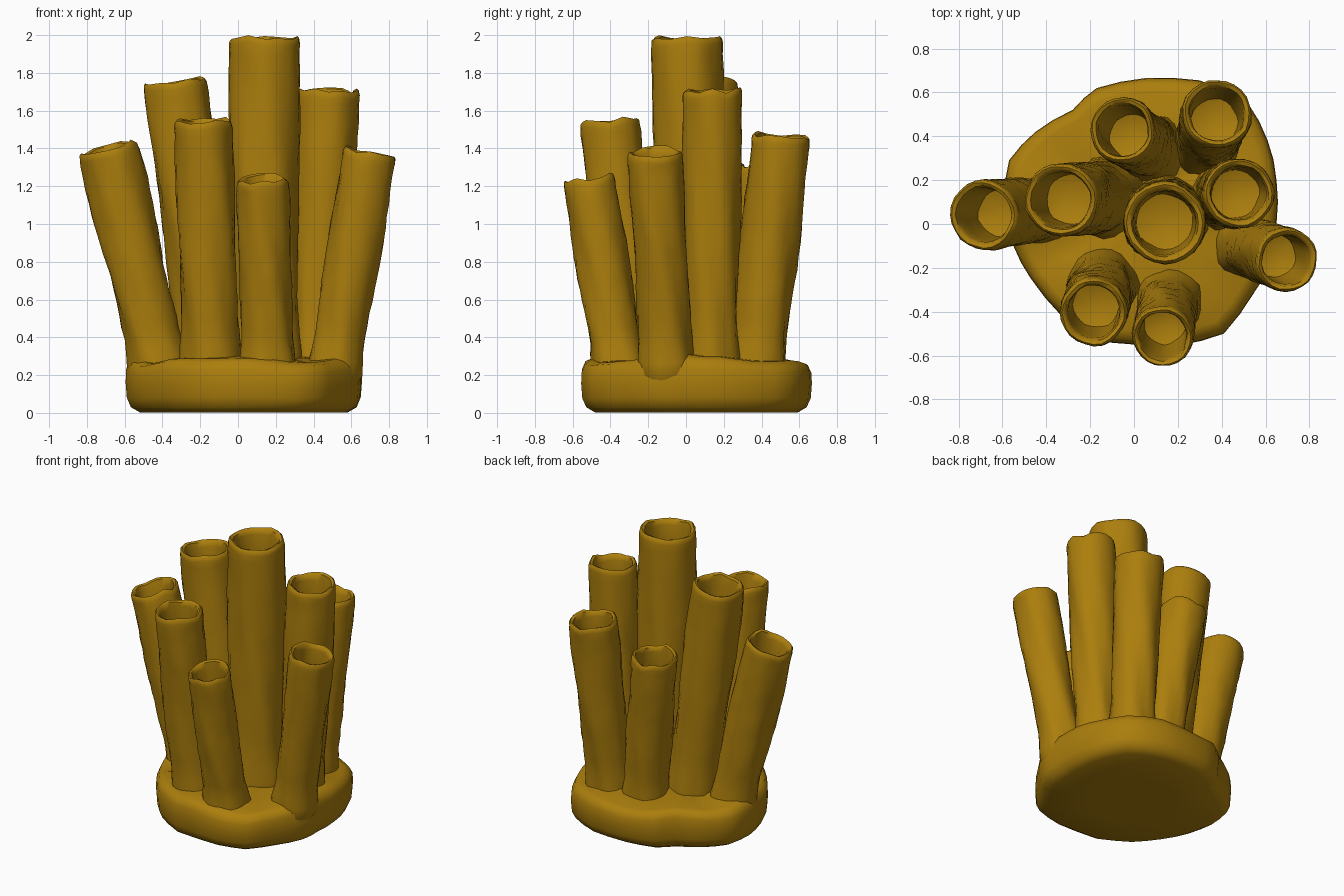
import bpy, bmesh, math, random
from mathutils import Vector

if "Cube" in bpy.data.objects:
    bpy.data.objects.remove(bpy.data.objects["Cube"])

random.seed(4)
mat = bpy.data.materials.new("golden sponge")
mat.diffuse_color = (0.41, 0.21, 0.004, 1)
mat.use_nodes = True
mat.node_tree.nodes["Principled BSDF"].inputs["Base Color"].default_value = mat.diffuse_color


def finish(name, bm):
    bmesh.ops.recalc_face_normals(bm, faces=bm.faces)
    me = bpy.data.meshes.new(name)
    bm.to_mesh(me)
    bm.free()
    me.materials.append(mat)
    ob = bpy.data.objects.new(name, me)
    bpy.context.collection.objects.link(ob)
    bpy.ops.object.select_all(action='DESELECT')
    ob.select_set(True)
    bpy.context.view_layer.objects.active = ob
    bpy.ops.object.shade_smooth_by_angle(angle=math.radians(50))
    return ob


def skin(bm, rings):
    # join successive rings, cap both ends
    vs = [[bm.verts.new(p) for p in r] for r in rings]
    n = len(vs[0])
    for a, b in zip(vs, vs[1:]):
        for i in range(n):
            j = (i + 1) % n
            bm.faces.new((a[i], a[j], b[j], b[i]))
    bm.faces.new(vs[0][::-1])
    bm.faces.new(vs[-1])


def tube(name, foot, top, r0, r1):
    n, m = 24, 18
    p0, p1 = Vector((*foot, 0.22)), Vector(top)
    ax = (p1 - p0).normalized()
    u = Vector((0, 1, 0)).cross(ax).normalized()
    v = ax.cross(u)
    length = (p1 - p0).length
    ph = [random.uniform(0, 6.28) for _ in range(4)]
    jag = [random.uniform(-0.02, 0.012) for _ in range(n // 2)]

    def ring(d, r, ridge=1.0, jagged=0.0):
        t = d / length
        c = p0 + ax * d
        pts = []
        for i in range(n):
            a = 2 * math.pi * i / n
            fade = 1 - 0.6 * max(0, t) ** 3
            k = 1 + ridge * (fade * (0.03 * math.sin(6 * a + 9 * t + ph[1])
                                     + 0.03 * math.sin(4 * a + 6 * t + ph[2]))
                             + 0.018 * math.sin(2 * a + 9 * t + ph[3])
                             + random.uniform(-0.02, 0.02))
            h = jagged * (jag[i // 2] + jag[((i + 1) // 2) % (n // 2)]) / 2
            pts.append(c + (u * math.cos(a) + v * math.sin(a)) * r * k + ax * h)
        return pts

    # root sunk into the base, then the shaft with a small flare
    rings = [ring(-0.12, r0 * 0.7)]
    for i in range(m):
        t = i / m
        flare = 0.022 * max(0, 1 - t * 6)
        rings.append(ring(t * length, r0 + (r1 - r0) * min(1, t * 1.3) + flare))
    # ragged rounded rim
    rings += [ring(length - 0.035, r1, 0.7, 1), ring(length - 0.01, r1 * 0.98, 0.7, 1),
              ring(length, r1 * 0.92, 0.7, 1), ring(length - 0.008, r1 * 0.82, 0.7, 1)]
    # hollow mouth
    for d, k in ((0.05, 0.77), (0.15, 0.75), (0.27, 0.72), (0.38, 0.68), (0.4, 0.35)):
        rings.append(ring(length - d, r1 * k, 0.7))
    bm = bmesh.new()
    skin(bm, rings)
    finish(name, bm)


tubes = [  # foot xy, top xyz, foot radius, top radius
    ((-0.41, 0.07), (-0.69, 0.04, 1.41), 0.14, 0.16),
    ((-0.13, 0.12), (-0.335, 0.11, 1.76), 0.165, 0.168),
    ((0.14, 0.03), (0.14, 0.005, 1.995), 0.175, 0.187),
    ((0.41, 0.13), (0.48, 0.14, 1.715), 0.135, 0.16),
    ((0.51, -0.10), (0.70, -0.165, 1.39), 0.13, 0.145),
    ((-0.14, -0.27), (-0.185, -0.405, 1.555), 0.145, 0.155),
    ((0.16, -0.35), (0.13, -0.515, 1.24), 0.135, 0.139),
    ((0.33, 0.37), (0.38, 0.505, 1.47), 0.14, 0.158),
    ((0.08, 0.34), (-0.055, 0.43, 1.30), 0.14, 0.15),
]
for i, t in enumerate(tubes):
    tube("sponge_tube_%d" % (i + 1), *t)

# lumpy base slab
outline = [(0.65, 0), (0.65, 0.2), (0.61, 0.38), (0.52, 0.55), (0.3, 0.655), (0.05, 0.665),
           (-0.17, 0.62), (-0.28, 0.52), (-0.45, 0.42), (-0.57, 0.29), (-0.595, 0.1),
           (-0.55, -0.1), (-0.47, -0.25), (-0.33, -0.42), (-0.12, -0.54), (0.2, -0.555),
           (0.41, -0.5), (0.55, -0.31), (0.64, -0.15)]
# refine the outline with rounded midpoints
fine = []
for i, p in enumerate(outline):
    q = outline[(i + 1) % len(outline)]
    fine += [p, ((p[0] + q[0]) * 0.505, (p[1] + q[1]) * 0.505)]
rings = []
for k, z, lump in ((0.45, 0.003, 0), (0.88, 0.003, 0), (0.955, 0.03, 0), (0.99, 0.08, 0.3),
                   (1.0, 0.16, 0.5), (0.995, 0.22, 1), (0.965, 0.26, 1), (0.9, 0.272, 1),
                   (0.65, 0.262, 1), (0.35, 0.27, 1), (0.1, 0.28, 0)):
    pts = []
    for x, y in fine:
        a = math.atan2(y, x)
        h = lump * (0.01 * math.sin(3 * a + 1) + 0.008 * math.sin(7 * a))
        # swell up around the nearest tube foot
        px, py = 0.03 + (x - 0.03) * k, 0.05 + (y - 0.05) * k
        near = min(math.hypot(px - f[0], py - f[1]) - r for f, _, r, _ in tubes)
        if lump == 1:
            h += 0.03 * math.exp(-max(near, 0) / 0.04)
        pts.append((px, py, z + h))
    rings.append(pts)
bm = bmesh.new()
skin(bm, rings)
finish("sponge_base", bm)
